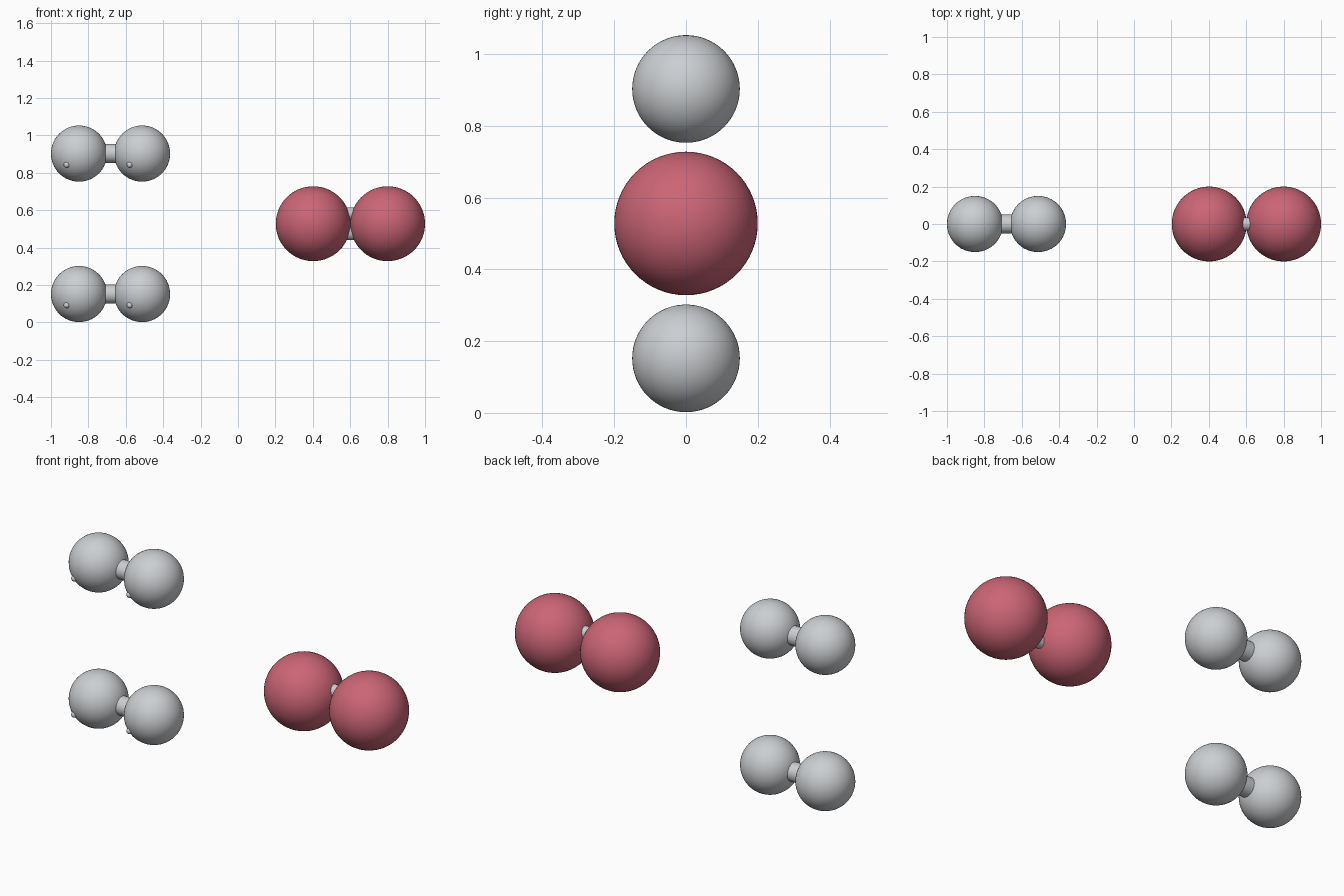
import bpy
import math

cube = bpy.data.objects.get("Cube")
if cube:
    bpy.data.objects.remove(cube, do_unlink=True)


def make_material(name, rgb):
    mat = bpy.data.materials.new(name)
    mat.use_nodes = True
    mat.diffuse_color = (*rgb, 1)
    mat.node_tree.nodes["Principled BSDF"].inputs["Base Color"].default_value = (*rgb, 1)
    return mat


grey = make_material("light grey", (0.60, 0.62, 0.64))
red = make_material("rose red", (0.60, 0.13, 0.18))


def finish(name, mat):
    obj = bpy.context.object
    obj.name = name
    obj.data.materials.append(mat)
    bpy.ops.object.shade_smooth_by_angle()


def ball(name, centre, radius, mat, segments=64):
    bpy.ops.mesh.primitive_uv_sphere_add(
        segments=segments, ring_count=segments // 2, radius=radius, location=centre)
    finish(name, mat)


def bond(name, x1, x2, z, radius):
    bpy.ops.mesh.primitive_cylinder_add(
        vertices=32, radius=radius, depth=x2 - x1,
        location=((x1 + x2) / 2, 0, z), rotation=(0, math.pi / 2, 0))
    finish(name, grey)


# Two grey pairs, each with a single bond and a small bump on every ball
for level, z in (("lower", 0.152), ("upper", 0.903)):
    for side, x in (("right", -0.85), ("left", -0.513)):
        ball(f"{level}_{side}_grey_ball", (x, 0, z), 0.15, grey)
        ball(f"{level}_{side}_bump", (x - 0.066, -0.118, z - 0.06), 0.016, grey, 24)
    bond(f"{level}_single_bond", -0.85, -0.513, z, 0.051)

# Red pair joined by a double bond
for side, x in (("right", 0.402), ("left", 0.8)):
    ball(f"{side}_red_ball", (x, 0, 0.528), 0.2, red)
for level, offset in (("lower", -0.051), ("upper", 0.051)):
    bond(f"{level}_double_bond", 0.402, 0.8, 0.528 + offset, 0.035)
